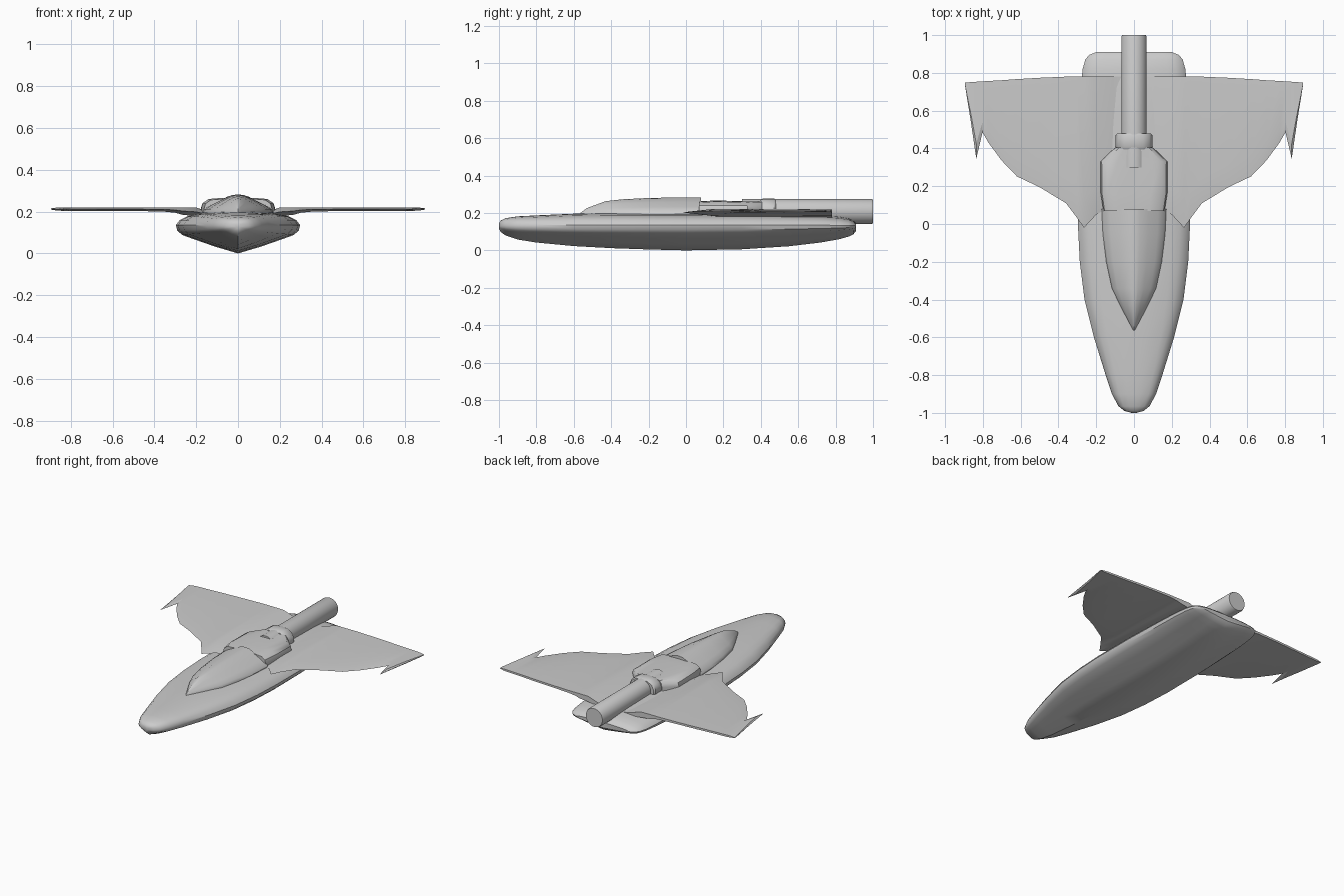
import bpy, bmesh, math


def finish(name, bm, angle=35):
    bmesh.ops.remove_doubles(bm, verts=bm.verts, dist=0.0004)
    bmesh.ops.recalc_face_normals(bm, faces=bm.faces)
    mesh = bpy.data.meshes.new(name)
    bm.to_mesh(mesh)
    bm.free()
    ob = bpy.data.objects.new(name, mesh)
    bpy.context.collection.objects.link(ob)
    bpy.ops.object.select_all(action='DESELECT')
    ob.select_set(True)
    bpy.context.view_layer.objects.active = ob
    bpy.ops.object.shade_smooth_by_angle(angle=math.radians(angle))
    return ob


def loft(name, rings, angle=35):
    """Skin a row of closed rings and cap both ends."""
    bm = bmesh.new()
    rows = [[bm.verts.new(p) for p in ring] for ring in rings]
    n = len(rows[0])
    for a, b in zip(rows, rows[1:]):
        for i in range(n):
            j = (i + 1) % n
            bm.faces.new((a[i], a[j], b[j], b[i]))
    bm.faces.new(rows[0])
    bm.faces.new(rows[-1])
    return finish(name, bm, angle)


def body(name, stations, half, mid, angle=35):
    """Symmetric section (0..1 wide, -1..1 high) scaled along y."""
    full = half + [(-x, z) for x, z in half[-2:0:-1]]
    rings = []
    for y, w, zb, zt in stations:
        m = min(max(mid, zb), zt)
        rings.append([(x * w, y, m + z * ((zt - m) if z > 0 else (m - zb)))
                      for x, z in full])
    return loft(name, rings, angle)


# Hull: flattened upper deck, rounded flanks and V keel
hull_half = [(0, 1), (0.3, 0.97), (0.66, 0.84), (0.82, 0.68), (0.94, 0.42),
             (1, 0.08), (0.98, -0.15), (0.9, -0.32), (0.68, -0.5),
             (0.38, -0.74), (0, -1)]
body("hull", [
    (-1.0, 0.012, 0.115, 0.145), (-0.99, 0.05, 0.098, 0.16),
    (-0.965, 0.082, 0.08, 0.172), (-0.9, 0.117, 0.058, 0.182),
    (-0.8, 0.15, 0.042, 0.187), (-0.6, 0.212, 0.023, 0.196),
    (-0.4, 0.262, 0.012, 0.2), (-0.2, 0.287, 0.005, 0.2),
    (0.0, 0.297, 0.0, 0.2), (0.3, 0.297, 0.006, 0.197),
    (0.55, 0.29, 0.022, 0.192), (0.72, 0.282, 0.042, 0.188),
    (0.82, 0.272, 0.06, 0.18), (0.87, 0.258, 0.074, 0.17),
    (0.895, 0.238, 0.086, 0.158), (0.91, 0.2, 0.105, 0.143)],
    hull_half, 0.13)

# Cockpit canopy: pointed in front, peaked on top
body("canopy", [
    (-0.565, 0.003, 0.17, 0.2), (-0.53, 0.022, 0.17, 0.226),
    (-0.43, 0.075, 0.17, 0.263), (-0.34, 0.117, 0.17, 0.273),
    (-0.2, 0.147, 0.17, 0.28), (-0.05, 0.165, 0.17, 0.283),
    (0.08, 0.171, 0.17, 0.283)],
    [(0, 1), (0.18, 0.95), (0.45, 0.72), (0.75, 0.43), (0.94, 0.2),
     (1, 0), (0.98, -1), (0, -1)], 0.195)

# Dorsal housing tapering to the exhaust collar
body("dorsal_housing", [
    (0.07, 0.162, 0.17, 0.262), (0.16, 0.176, 0.17, 0.267),
    (0.33, 0.178, 0.17, 0.262), (0.405, 0.1, 0.165, 0.265)],
    [(0, 1), (0.5, 0.96), (0.8, 0.88), (0.96, 0.5), (1, 0),
     (0.96, -1), (0, -1)], 0.215)
body("exhaust_collar", [
    (0.395, 0.093, 0.15, 0.27), (0.41, 0.097, 0.145, 0.277),
    (0.47, 0.097, 0.145, 0.277), (0.48, 0.088, 0.15, 0.272)],
    [(0, 1), (0.5, 0.95), (0.85, 0.65), (1, 0.2), (1, -0.2),
     (0.85, -0.65), (0.5, -0.95), (0, -1)], 0.21)

# Exhaust tube
loft("exhaust_tube", [
    [(r * math.cos(a), y, 0.208 + r * math.sin(a))
     for a in (2 * math.pi * i / 32 for i in range(32))]
    for y, r in ((0.3, 0.067), (0.99, 0.067), (1.0, 0.063))])

# Wings: x, leading y, trailing y, underside z, upper z; forward-pointing tips
wing = [(0.04, 0.12, 0.78, 0.165, 0.18), (0.11, 0.1, 0.78, 0.168, 0.19),
        (0.2, 0.05, 0.78, 0.178, 0.22), (0.265, -0.02, 0.78, 0.185, 0.221),
        (0.3, 0.03, 0.78, 0.195, 0.221), (0.36, 0.11, 0.78, 0.201, 0.221),
        (0.5, 0.195, 0.774, 0.203, 0.221), (0.62, 0.252, 0.767, 0.203, 0.221),
        (0.7, 0.335, 0.761, 0.204, 0.221), (0.77, 0.43, 0.757, 0.204, 0.221),
        (0.802, 0.485, 0.755, 0.204, 0.221), (0.835, 0.345, 0.753, 0.204, 0.221),
        (0.865, 0.55, 0.751, 0.205, 0.22), (0.895, 0.735, 0.748, 0.21, 0.216)]
for side, sx in (("left", -1), ("right", 1)):
    rings = []
    for x, le, te, zb, zt in wing:
        c, m = te - le, (zb + zt) / 2
        rings.append([(sx * x, le, m), (sx * x, le + 0.2 * c, zt),
                      (sx * x, te, zt - 0.002), (sx * x, te, zb + 0.002),
                      (sx * x, le + 0.2 * c, zb)])
    loft(side + "_wing", rings, 20)
